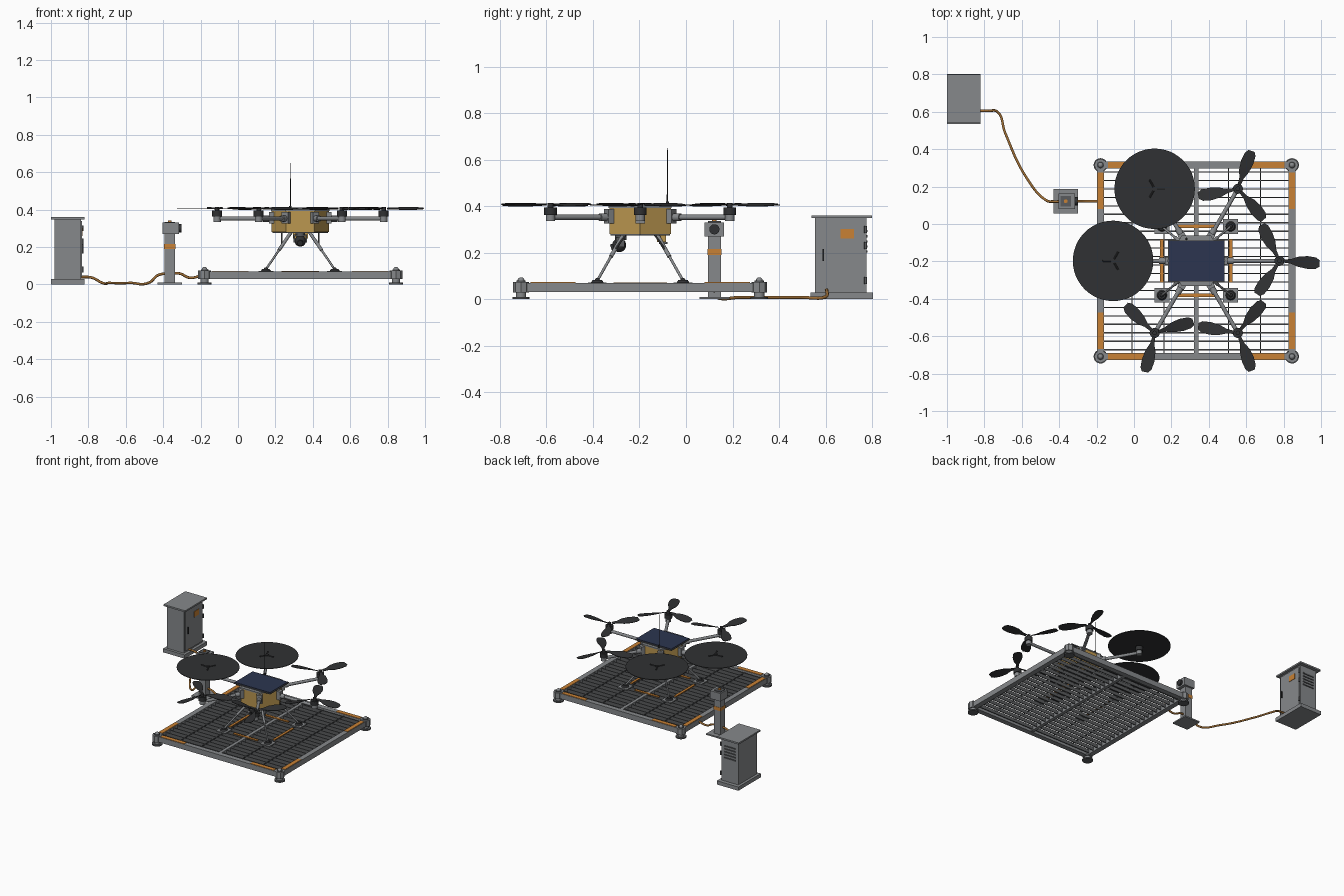
import bpy, bmesh
from math import cos, sin, pi, radians
from mathutils import Vector, Matrix

cube = bpy.data.objects.get("Cube")
if cube:
    bpy.data.objects.remove(cube)


def material(name, r, g, b):
    m = bpy.data.materials.new(name)
    m.use_nodes = True
    m.diffuse_color = (r, g, b, 1)
    m.node_tree.nodes["Principled BSDF"].inputs["Base Color"].default_value = (r, g, b, 1)
    return m


STEEL = material("steel grey", .24, .25, .26)
SLATE = material("slate grey", .1, .105, .11)
DARK = material("charcoal", .03, .031, .033)
GOLD = material("gold foil", .5, .31, .08)
ORANGE = material("safety orange", .58, .22, .035)
NAVY = material("solar navy", .025, .036, .08)
CABLE = material("cable brown", .36, .16, .035)

CX, CY = .333, -.197
C = Vector((CX, CY, 0))


def finish(name, bm, mat, smooth=False):
    me = bpy.data.meshes.new(name)
    bmesh.ops.recalc_face_normals(bm, faces=bm.faces)
    bm.to_mesh(me)
    bm.free()
    me.materials.append(mat)
    ob = bpy.data.objects.new(name, me)
    bpy.context.collection.objects.link(ob)
    if smooth:
        bpy.ops.object.select_all(action='DESELECT')
        ob.select_set(True)
        bpy.context.view_layer.objects.active = ob
        bpy.ops.object.shade_smooth_by_angle(angle=radians(40))
    return ob


def box(name, mat, x0, x1, y0, y1, z0, z1):
    bm = bmesh.new()
    mid = Vector((x0 + x1, y0 + y1, z0 + z1)) / 2
    size = Matrix.Diagonal((x1 - x0, y1 - y0, z1 - z0, 1))
    bmesh.ops.create_cube(bm, size=1, matrix=Matrix.Translation(mid) @ size)
    return finish(name, bm, mat)


def rod(name, mat, a, b, r, r2=None, sides=16):
    a, b = Vector(a), Vector(b)
    bm = bmesh.new()
    turn = (b - a).to_track_quat('Z', 'Y').to_matrix().to_4x4()
    bmesh.ops.create_cone(bm, cap_ends=True, segments=sides, radius1=r,
                          radius2=r if r2 is None else r2, depth=(b - a).length,
                          matrix=Matrix.Translation((a + b) / 2) @ turn)
    return finish(name, bm, mat, sides > 8)


def post(name, mat, x, y, z0, z1, r, r2=None, sides=20):
    return rod(name, mat, (x, y, z0), (x, y, z1), r, r2, sides)


def ball(name, mat, p, r):
    bm = bmesh.new()
    bmesh.ops.create_uvsphere(bm, u_segments=20, v_segments=12, radius=r,
                              matrix=Matrix.Translation(p))
    return finish(name, bm, mat, True)


def cable(name, points, r):
    cu = bpy.data.curves.new(name, 'CURVE')
    cu.dimensions = '3D'
    cu.bevel_depth = r
    cu.bevel_resolution = 2
    cu.resolution_u = 6
    sp = cu.splines.new('BEZIER')
    sp.bezier_points.add(len(points) - 1)
    for bp, p in zip(sp.bezier_points, points):
        bp.co = p
        bp.handle_left_type = bp.handle_right_type = 'AUTO'
    cu.materials.append(CABLE)
    bpy.context.collection.objects.link(bpy.data.objects.new(name, cu))


# Landing pad frame, corner feet and orange corner strips
H, W = .512, .019
for s in (-1, 1):
    x, y = CX + s * H, CY + s * H
    box("side_beam", STEEL, x - W, x + W, CY - H, CY + H, .03, .07)
    box("cross_beam", STEEL, CX - H, CX + H, y - W, y + W, .03, .07)
    for t in (-1, 1):
        px, py = CX + s * H, CY + t * H
        post("foot_disc", SLATE, px, py, 0, .01, .037)
        post("foot_stem", STEEL, px, py, .01, .03, .022)
        post("corner_post", STEEL, px, py, .028, .074, .034, sides=8)
        post("corner_lamp", SLATE, px, py, .074, .08, .02)
        ball("corner_lamp_dome", STEEL, (px, py, .079), .015)
        xs, ys = sorted((px - s * .04, px - s * .235)), sorted((py - t * .04, py - t * .235))
        box("warning_strip_x", ORANGE, *xs, py - .016, py + .016, .069, .073)
        box("warning_strip_y", ORANGE, px - .016, px + .016, *ys, .069, .073)

# Grating
box("centre_beam", STEEL, CX - .012, CX + .012, CY - H, CY + H, .032, .068)
for i in range(22):
    y = CY - .475 + i * .95 / 21
    box("grating_bar", SLATE, CX - H, CX + H, y - .003, y + .003, .038, .064)
for i in (-2, -1, 1, 2):
    x = CX + i * .172
    rod("grating_tie", SLATE, (x, CY - H, .058), (x, CY + H, .058), .003, sides=6)

# Landing target: four orange strips and four pads
D = .184
for s in (-1, 1):
    x, y = CX + s * D, CY + s * D
    box("target_strip_x", ORANGE, CX - .1, CX + .1, y - .009, y + .009, .064, .071)
    box("target_strip_y", ORANGE, x - .009, x + .009, CY - .115, CY + .115, .064, .071)
    for t in (-1, 1):
        px, py = CX + s * D, CY + t * D
        box("docking_pad", STEEL, px - .04, px + .04, py - .04, py + .04, .064, .072)
        post("leg_foot", DARK, px, py, .072, .082, .027, .02)
        # Drone leg with thicker upper sleeve
        foot = Vector((px, py, .08))
        hip = Vector((CX + s * .045, CY + t * .068, .285))
        knee = foot.lerp(hip, .5)
        rod("leg_lower", STEEL, foot, knee, .006, sides=12)
        rod("leg_sleeve", STEEL, knee, hip, .009, sides=12)
        ball("leg_ankle", DARK, foot, .011)
        rod("leg_brace", SLATE, foot.lerp(hip, .62), (CX + s * .1, CY + t * .06, .28), .004, sides=8)

# Drone body: hexagonal shell, plates and solar panel
def hexagon(name, mat, z0, z1, r):
    ob = post(name, mat, 0, 0, z0, z1, r, sides=6)
    ob.data.transform(Matrix.Translation(C) @ Matrix.Rotation(pi / 6, 4, 'Z'))
    # Put a corner on every arm
    v = ob.data.vertices[0].co - C
    if abs(sin(3 * Vector((v.x, v.y)).angle_signed(Vector((1, 0))))) > .5:
        ob.data.transform(Matrix.Translation(C) @ Matrix.Rotation(pi / 6, 4, 'Z') @ Matrix.Translation(-C))


hexagon("body_shell", GOLD, .28, .392, .153)
hexagon("body_top_plate", STEEL, .392, .401, .156)
hexagon("body_floor_plate", SLATE, .274, .281, .148)
box("solar_panel_frame", SLATE, CX - .152, CX + .152, CY - .112, CY + .112, .401, .408)
box("solar_panel", NAVY, CX - .147, CX + .147, CY - .107, CY + .107, .405, .412)

# Arms, motors and propellers
OUTLINE = [(.02, .008), (.06, .012), (.1, .027), (.15, .034), (.195, .03), (.215, .017)]


def propeller(name, centre, base):
    bm = bmesh.new()
    for k in range(3):
        turn = Matrix.Translation(centre) @ Matrix.Rotation(radians(base + 120 * k), 4, 'Z')
        rows = []
        for r, w in OUTLINE:
            pitch = .35 - r
            edge = [Vector((r, e * w - .15 * r * r, e * w * pitch)) for e in (1, 0, -1)]
            rows.append([bm.verts.new(turn @ (p + Vector((0, 0, h))))
                         for h, line in ((.0015, edge), (-.0015, edge[::-1])) for p in line])
        for a, b in zip(rows, rows[1:]):
            for j in range(6):
                bm.faces.new((a[j], a[(j + 1) % 6], b[(j + 1) % 6], b[j]))
        bm.faces.new(rows[0])
        bm.faces.new(rows[-1][::-1])
    finish(name, bm, DARK, True)


for i, base in enumerate((-2, 72, None, None, 18, 52)):
    a = i * pi / 3
    d = Vector((cos(a), sin(a), 0))
    tip = C + d * .445
    up = Vector((0, 0, .352))
    rod("arm", STEEL, C + d * .14 + up, tip + up, .011)
    rod("arm_collar", STEEL, C + d * .165 + up, C + d * .2 + up, .017)
    bracket = box("arm_bracket", STEEL, .138, .168, -.02, .02, .325, .388)
    bracket.data.transform(Matrix.Translation(C) @ Matrix.Rotation(a, 4, 'Z'))
    post("motor_mount", STEEL, tip.x, tip.y, .335, .366, .02)
    post("motor", DARK, tip.x, tip.y, .362, .394, .027)
    post("motor_shaft", DARK, tip.x, tip.y, .39, .414, .012)
    hub = tip + Vector((0, 0, .406))
    if base is None:
        # Spinning rotor: a thin disc with a three-pronged hub
        post("rotor_disc", DARK, tip.x, tip.y, .403, .407, .215, sides=48)
        for k in range(3):
            b = a + k * 2 * pi / 3
            rod("rotor_prong", DARK, hub, hub + Vector((cos(b), sin(b), .05)) * .055, .005, sides=8)
    else:
        propeller("propeller", hub, base)

# Antenna, camera and payload
post("antenna_base", DARK, .28, -.08, .395, .42, .007)
post("antenna", DARK, .28, -.08, .41, .65, .003, .0015, sides=8)
post("gimbal_mount", SLATE, CX, -.28, .255, .28, .025)
for s in (-1, 1):
    box("gimbal_yoke", SLATE, CX + s * .033 - .004, CX + s * .033 + .004, -.3, -.265, .225, .265)
box("gimbal_bridge", SLATE, CX - .037, CX + .037, -.3, -.265, .258, .266)
ball("camera_ball", DARK, (CX, -.287, .232), .03)
rod("camera_lens", DARK, (CX, -.3, .228), (CX, -.322, .22), .015)
box("payload_box", GOLD, CX - .04, CX + .04, -.125, -.085, .245, .276)
box("payload_base", SLATE, CX - .03, CX + .03, -.115, -.08, .237, .246)

# Sensor post
PX, PY = -.365, .122
box("post_base", STEEL, PX - .065, PX + .065, PY - .065, PY + .065, 0, .01)
box("post_column", STEEL, PX - .028, PX + .028, PY - .028, PY + .028, .01, .275)
box("post_band", ORANGE, PX - .03, PX + .03, PY - .03, PY + .03, .19, .215)
box("post_head", STEEL, PX - .038, PX + .05, PY - .042, PY + .042, .27, .33)
box("post_cap", SLATE, PX - .028, PX + .028, PY - .028, PY + .028, .33, .335)
post("post_button", ORANGE, PX, PY, .335, .341, .01)
rod("sensor_lens", DARK, (PX + .05, PY, .3), (PX + .064, PY, .3), .022)

# Equipment cabinet with door, louvres and label
box("cabinet_plinth", STEEL, -1, -.82, .535, .803, 0, .028)
box("cabinet_body", STEEL, -.98, -.84, .555, .775, .028, .35)
box("cabinet_roof", STEEL, -1, -.82, .54, .8, .348, .36)
box("cabinet_door", STEEL, -.84, -.834, .567, .766, .04, .338)
box("door_handle", DARK, -.834, -.825, .587, .593, .165, .215)
box("warning_label", ORANGE, -.834, -.831, .665, .722, .26, .302)
for z in (.08, .23, .3):
    post("door_hinge", SLATE, -.833, .772, z - .015, z + .015, .006, sides=10)
for i in range(5):
    z = .2 + i * .022
    box("louvre", SLATE, -.955, -.865, .775, .781, z, z + .009)

# Power cables
cable("supply_cable", [(-.84, .605, .04), (-.78, .605, .036), (-.73, .6, .01), (-.69, .49, .008),
                       (-.57, .24, .008), (-.47, .127, .012), (-.43, .12, .048), (-.38, .122, .06)], .007)
cable("pad_cable", [(-.35, .122, .06), (-.31, .122, .058), (-.26, .122, .036), (-.19, .122, .048)], .007)
